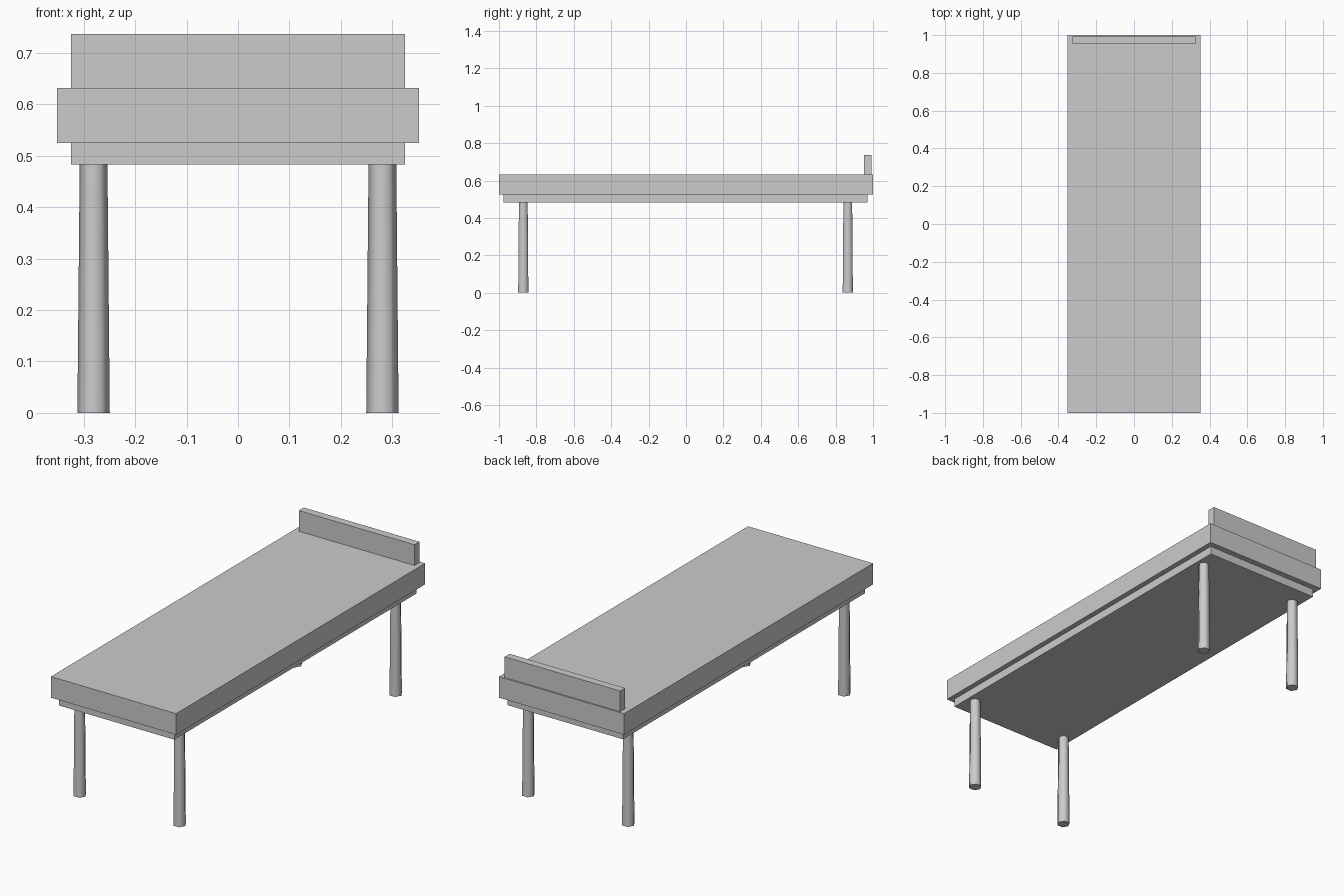
import bpy, math

if "Cube" in bpy.data.objects:
    bpy.data.objects.remove(bpy.data.objects["Cube"])


def box(name, lo, hi):
    centre = [(a + b) / 2 for a, b in zip(lo, hi)]
    bpy.ops.mesh.primitive_cube_add(size=1, location=centre)
    ob = bpy.context.object
    ob.name = name
    ob.scale = [b - a for a, b in zip(lo, hi)]
    bpy.ops.object.transform_apply(location=False, rotation=False, scale=True)
    return ob


def leg(name, x, y, height=0.483):
    # tapered six-sided leg, corners pointing along x
    bpy.ops.mesh.primitive_cone_add(vertices=6, radius1=0.0315, radius2=0.027,
                                    depth=height, location=(x, y, height / 2),
                                    rotation=(0, 0, math.radians(30)))
    ob = bpy.context.object
    ob.name = name
    bpy.ops.object.transform_apply(location=False, rotation=True, scale=False)
    bpy.ops.object.shade_smooth_by_angle(angle=math.radians(65))
    return ob


# Flat slabs
box("mattress", (-0.352, -1.0, 0.525), (0.352, 1.0, 0.632))
box("bed_frame", (-0.325, -0.975, 0.483), (0.325, 0.97, 0.525))
box("headboard", (-0.325, 0.953, 0.632), (0.325, 0.993, 0.737))

# Four legs
for end, y in (("front", -0.87), ("back", 0.865)):
    for side, x in (("left", -0.281), ("right", 0.281)):
        leg(f"{end}_{side}_leg", x, y)
